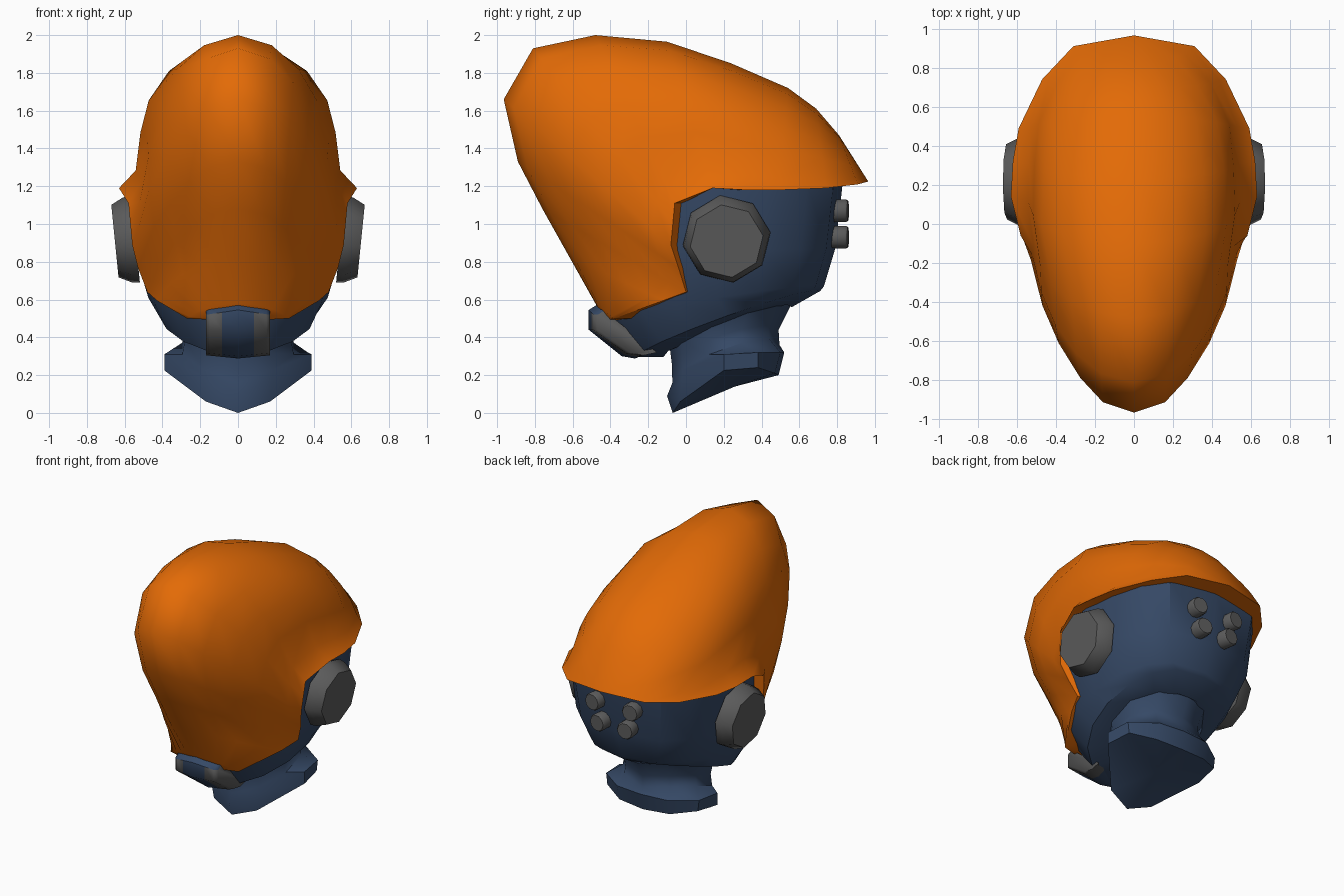
import bpy, bmesh, math
from mathutils import Vector, Matrix

if "Cube" in bpy.data.objects:
    bpy.data.objects.remove(bpy.data.objects["Cube"])


def material(name, rgb):
    m = bpy.data.materials.new(name)
    m.diffuse_color = (*rgb, 1)
    m.use_nodes = True
    m.node_tree.nodes["Principled BSDF"].inputs["Base Color"].default_value = m.diffuse_color
    return m


ORANGE = material("shell orange", (0.77, 0.146, 0.002))
BLUE = material("slate blue", (0.036, 0.066, 0.132))
GREY = material("dark grey", (0.105, 0.105, 0.105))


def finish(bm, name, mats, angle=35):
    me = bpy.data.meshes.new(name)
    bm.to_mesh(me)
    bm.free()
    ob = bpy.data.objects.new(name, me)
    bpy.context.collection.objects.link(ob)
    for m in mats:
        me.materials.append(m)
    bpy.ops.object.select_all(action='DESELECT')
    ob.select_set(True)
    bpy.context.view_layer.objects.active = ob
    bpy.ops.object.shade_smooth_by_angle(angle=math.radians(angle))
    return ob


def bridge(bm, a, b, closed):
    n = len(a)
    for i in range(n if closed else n - 1):
        j = (i + 1) % n
        bm.faces.new((a[i], a[j], b[j], b[i]))


def fan(bm, ring, point, closed):
    p = bm.verts.new(point)
    n = len(ring)
    for i in range(n if closed else n - 1):
        bm.faces.new((ring[i], ring[(i + 1) % n], p))
    return p


def mirror_ring(half):
    # half outline runs front to back, both ends on x = 0
    return half + [(-x, y, z) for x, y, z in half[-2:0:-1]]


def oval(front, back, width, steps, lift=0, rear=1):
    # tilted oval through front (y, z) and back (y, z); lift raises its sides,
    # rear below 1 squares off the back half
    half = []
    for i in range(steps + 1):
        t = math.pi * i / steps
        f = (1 - math.cos(t)) / 2
        s = math.sin(t) if 0 < i < steps else 0
        half.append((width * s ** (rear if f > 0.5 else 1),
                     front[0] + (back[0] - front[0]) * f,
                     front[1] + (back[1] - front[1]) * f + lift * s))
    return mirror_ring(half)


def loft(name, rings, mats, end=None, angle=35):
    bm = bmesh.new()
    loops = [[bm.verts.new(p) for p in r] for r in rings]
    for a, b in zip(loops, loops[1:]):
        bridge(bm, a, b, True)
    bm.faces.new(loops[0])
    if end:
        fan(bm, loops[-1], end, True)
    else:
        bm.faces.new(loops[-1])
    bmesh.ops.recalc_face_normals(bm, faces=bm.faces)
    return finish(bm, name, mats, angle)


# Hood shell: ribs from the crest line (y, z) down to the rim (x, y, z),
# with a weight for how little the rim flares
ribs = [((0.81, 1.47), (0.31, 0.91, 1.21), 1),
        ((0.69, 1.61), (0.47, 0.74, 1.19), 0.8),
        ((0.54, 1.72), (0.59, 0.49, 1.18), 0.4),
        ((0.24, 1.85), (0.62, 0.32, 1.18), 0.1),
        ((-0.10, 1.965), (0.63, 0.14, 1.19), 0),
        ((-0.48, 2.0), (0.58, -0.06, 1.11), 0.3),
        ((-0.81, 1.93), (0.57, -0.07, 1.0), 0.6),
        ((-0.965, 1.66), (0.56, -0.08, 0.89), 0.9),
        ((-0.89, 1.33), (0.53, -0.04, 0.77), 1),
        ((-0.76, 1.08), (0.48, 0.0, 0.64), 1),
        ((-0.62, 0.83), (0.43, -0.12, 0.595), 1),
        ((-0.48, 0.58), (0.27, -0.38, 0.5), 1)]
drop = [0, 0.06, 0.2, 0.4, 0.62, 0.88, 1]
flared = [0, 0.32, 0.58, 0.75, 0.82, 0.86, 1]
plain = [0, 0.28, 0.48, 0.68, 0.84, 0.95, 1]
bm = bmesh.new()
loops = []
for c, r, w in ribs:
    half = [(r[0] * (a * (1 - w) + b * w), c[0] + (r[1] - c[0]) * d, c[1] + (r[2] - c[1]) * d)
            for d, a, b in zip(drop, flared, plain)]
    loops.append([bm.verts.new(p) for p in
                  [(-x, y, z) for x, y, z in half[:0:-1]] + half])
for a, b in zip(loops, loops[1:]):
    bridge(bm, a, b, False)
back_tip = fan(bm, loops[0], (0, 0.965, 1.225), False)
front_tip = fan(bm, loops[-1], (0, -0.435, 0.485), False)
# Lip running from the rim in to the head
rim = [back_tip] + [l[-1] for l in loops] + [front_tip] + [l[0] for l in reversed(loops)]
lip = [bm.verts.new((v.co.x * 0.88, 0.15 + (v.co.y - 0.15) * 0.8, v.co.z)) for v in rim]
bridge(bm, rim, lip, True)
bmesh.ops.recalc_face_normals(bm, faces=bm.faces)
if max(bm.faces, key=lambda f: f.calc_center_median().z).normal.z < 0:
    bmesh.ops.reverse_faces(bm, faces=bm.faces)
finish(bm, "hood_shell", [ORANGE], 60)

# Head and jaw
loft("head", [oval((-0.45, 1.22), (0.83, 1.22), 0.565, 8, 0, 0.5),
              oval((-0.45, 0.85), (0.79, 0.87), 0.55, 8, 0, 0.58),
              oval((-0.40, 0.49), (0.73, 0.67), 0.475, 8, 0.03, 0.68),
              oval((-0.27, 0.295), (0.71, 0.645), 0.41, 8, 0.045, 0.75),
              oval((-0.12, 0.295), (0.56, 0.56), 0.31, 8, 0.06)], [BLUE])

# Neck with a pointed collar
collar_top = mirror_ring([(0, -0.10, 0.09), (0.18, -0.02, 0.185), (0.39, 0.2, 0.31),
                          (0.37, 0.38, 0.32), (0.2, 0.5, 0.32), (0, 0.52, 0.32)])
collar_low = mirror_ring([(0, -0.07, 0.0), (0.17, -0.03, 0.06), (0.39, 0.2, 0.225),
                          (0.36, 0.38, 0.24), (0.2, 0.47, 0.21), (0, 0.49, 0.2)])
loft("neck", [oval((-0.085, 0.34), (0.56, 0.58), 0.33, 5, 0.07),
              oval((-0.075, 0.26), (0.49, 0.44), 0.295, 5, 0.07),
              oval((-0.072, 0.16), (0.495, 0.36), 0.31, 5, 0.085),
              collar_top, collar_low], [BLUE], end=(0, 0.26, 0.14), angle=45)

# Chin guard: profile (y, z) swept across x, grey strips on both sides
profile = [(-0.43, 0.5), (-0.475, 0.57), (-0.515, 0.545), (-0.515, 0.44),
           (-0.34, 0.3), (-0.27, 0.288), (-0.2, 0.32)]
bm = bmesh.new()
loops = []
for x in (-0.17, -0.15, -0.085, 0, 0.085, 0.15, 0.17):
    back = 0.16 * abs(x) + (0.02 if abs(x) > 0.16 else 0)
    loops.append([bm.verts.new((x, y + back, z - 0.15 * abs(x) * (z > 0.52) + 0.1 * abs(x) * (z < 0.31)))
                  for y, z in profile])
for a, b in zip(loops, loops[1:]):
    bridge(bm, a, b, True)
bm.faces.new(loops[0])
bm.faces.new(loops[-1])
bmesh.ops.recalc_face_normals(bm, faces=bm.faces)
for f in bm.faces:
    c = f.calc_center_median()
    f.material_index = int(abs(c.x) > 0.09 and c.z < 0.525)
finish(bm, "chin_guard", [BLUE, GREY], 56)


def stub(name, centre, axis, rings, sides, spin=0):
    # turned stub: rings are (radius, height along axis)
    bm = bmesh.new()
    rot = Vector(axis).to_track_quat('Z', 'Y').to_matrix().to_4x4()
    place = Matrix.Translation(centre) @ rot @ Matrix.Rotation(spin, 4, 'Z')
    loops = [[bm.verts.new(place @ Vector((r * math.cos(math.tau * i / sides),
                                           r * math.sin(math.tau * i / sides), h)))
              for i in range(sides)] for r, h in rings]
    for a, b in zip(loops, loops[1:]):
        bridge(bm, a, b, True)
    bm.faces.new(loops[0])
    bm.faces.new(loops[-1])
    bmesh.ops.recalc_face_normals(bm, faces=bm.faces)
    return finish(bm, name, [GREY], 50)


# Ear discs and rear studs
for s, side in ((1, "right"), (-1, "left")):
    stub("ear_disc_" + side, (s * 0.597, 0.215, 0.915), (s, 0, -0.1),
         [(0.235, -0.055), (0.228, -0.01), (0.195, 0.055)], 8, s * 0.15)
    for level, x, z in (("upper", 0.145, 1.07), ("lower", 0.105, 0.93)):
        stub(f"rear_stud_{level}_{side}", (s * x, 0.8, z), (s * 0.1, 1, 0),
             [(0.06, -0.05), (0.063, 0.045), (0.055, 0.058)], 10)
